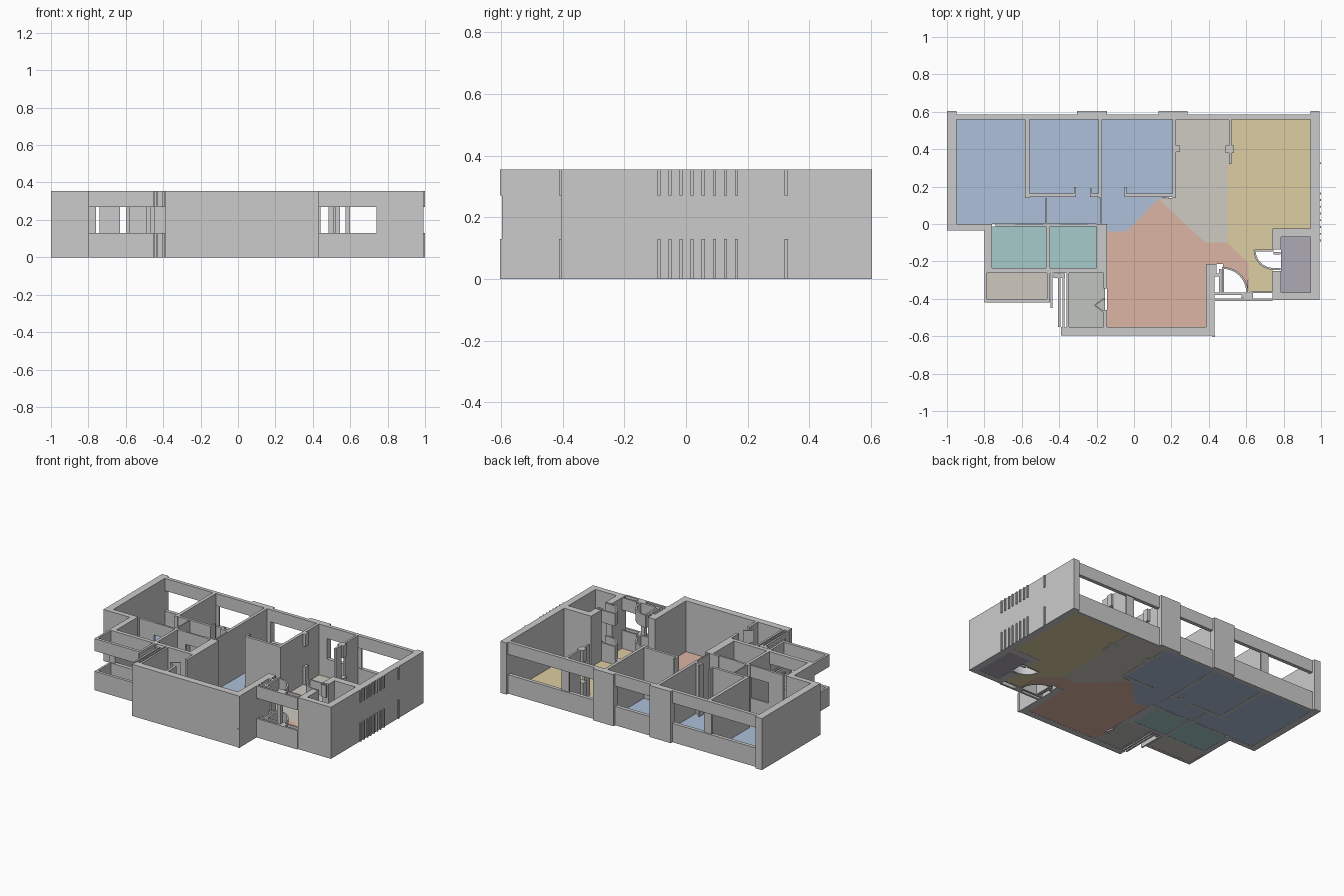
import bpy, bmesh, math

H, SILL, HEAD = 0.355, 0.13, 0.27      # wall height, opening bottom and top
FULL = [(0, H)]
OPEN = [(0, SILL), (HEAD, H)]          # wall with an opening: sill and lintel bands


def prism(bm, pts, z0, z1):
    base = bm.faces.new([bm.verts.new((x, y, z0)) for x, y in pts])
    ext = bmesh.ops.extrude_face_region(bm, geom=[base])
    for v in ext["geom"]:
        if isinstance(v, bmesh.types.BMVert):
            v.co.z = z1


def finish(name, bm, color=None):
    bmesh.ops.recalc_face_normals(bm, faces=bm.faces[:])
    me = bpy.data.meshes.new(name)
    bm.to_mesh(me)
    bm.free()
    ob = bpy.data.objects.new(name, me)
    bpy.context.collection.objects.link(ob)
    if color:
        mat = bpy.data.materials.new(name + "_paint")
        mat.diffuse_color = (*color, 1)
        me.materials.append(mat)
    return ob


def walls(name, rects, bands=FULL):
    """One object from plan rectangles (x0, x1, y0, y1) raised through bands."""
    bm = bmesh.new()
    for x0, x1, y0, y1 in rects:
        for z0, z1 in bands:
            prism(bm, [(x0, y0), (x1, y0), (x1, y1), (x0, y1)], z0, z1)
    finish(name, bm)


def arc(cx, cy, r, a0, a1, n=10):
    return [(cx + r * math.cos(math.radians(a0 + (a1 - a0) * i / n)),
             cy + r * math.sin(math.radians(a0 + (a1 - a0) * i / n))) for i in range(n + 1)]


def door_arc(name, cx, cy, r, a0, a1, t=0.01):
    bm = bmesh.new()
    ring = arc(cx, cy, r, a0, a1) + arc(cx, cy, r - t, a1, a0)
    for z0, z1 in OPEN:
        prism(bm, ring, z0, z1)
    finish(name, bm)


def floor(name, color, *polys):
    bm = bmesh.new()
    for p in polys:
        prism(bm, p, 0.001, 0.005)
    finish(name, bm, color)


def rect(x0, x1, y0, y1):
    return [(x0, y0), (x1, y0), (x1, y1), (x0, y1)]


# Outer solid walls
walls("left_outer_wall", [(-1, -0.95, -0.035, 0.603), (-0.95, -0.8, -0.035, 0.0),
                          (-0.8, -0.76, -0.255, 0.0)])
walls("front_room_wall", [(-0.39, 0.43, -0.597, -0.55), (0.385, 0.43, -0.55, -0.215)])
walls("right_outer_wall", [(0.945, 0.992, -0.405, 0.603)])
walls("shaft_walls", [(0.74, 0.785, -0.405, -0.25), (0.74, 0.785, -0.135, -0.025),
                      (0.785, 0.945, -0.405, -0.365), (0.785, 0.945, -0.07, -0.025)])
walls("rear_pillars", [(-0.305, -0.145, 0.56, 0.603), (0.13, 0.285, 0.56, 0.603)])

# Rear window sills and lintels, with thin jambs
REAR = [(-0.95, -0.305), (-0.145, 0.13), (0.285, 0.945)]
walls("rear_window_bands", [(a, b, 0.56, 0.585) for a, b in REAR], OPEN)
walls("rear_window_jambs", [(x - 0.03, x + 0.03, 0.567, 0.578) for x in (-0.57, 0.515)])

# Balcony parapet and window bands on the front left
walls("balcony_bands", [(-0.8, -0.45, -0.42, -0.4), (-0.8, -0.785, -0.4, -0.255),
                        (-0.465, -0.45, -0.4, -0.26), (-0.446, -0.436, -0.45, -0.26)], OPEN)
walls("bathroom_front_bands", [(-0.785, -0.45, -0.262, -0.235)], OPEN)
walls("store_window_bands", [(-0.405, -0.392, -0.55, -0.285), (-0.382, -0.372, -0.55, -0.285),
                             (-0.43, -0.37, -0.29, -0.265)], OPEN)

# Bathrooms and store walls
walls("bathroom_walls", [(-0.47, -0.45, -0.25, 0.0), (-0.74, -0.63, -0.014, 0.003),
                         (-0.49, -0.39, -0.014, 0.003), (-0.25, -0.2, -0.014, 0.003),
                         (-0.2, -0.145, -0.262, 0.0), (-0.45, -0.2, -0.262, -0.235)])
walls("store_walls", [(-0.362, -0.348, -0.55, -0.262), (-0.162, -0.145, -0.55, -0.46),
                      (-0.162, -0.145, -0.345, -0.262)])
walls("bathroom_door_bands", [(-0.63, -0.49, -0.014, -0.003), (-0.39, -0.25, -0.014, -0.003)], OPEN)

# Bedroom partitions
walls("bedroom_partitions", [(-0.583, -0.56, 0.14, 0.56), (-0.56, -0.31, 0.145, 0.163),
                             (-0.32, -0.31, 0.163, 0.197), (-0.19, -0.17, 0.14, 0.56),
                             (-0.235, -0.19, 0.145, 0.163), (-0.235, -0.225, 0.163, 0.19),
                             (-0.045, 0.205, 0.145, 0.163), (-0.05, -0.04, 0.145, 0.197),
                             (0.205, 0.225, 0.14, 0.56)])
walls("bedroom_door_leaves", [(-0.472, -0.464, 0.003, 0.14), (-0.18, -0.172, 0.003, 0.14)])

# Kitchen and dining divider
walls("dining_divider", [(0.508, 0.522, 0.42, 0.56), (0.508, 0.522, 0.32, 0.38)])
walls("divider_post", [(0.49, 0.535, 0.38, 0.42), (0.225, 0.245, 0.385, 0.42)], OPEN)

# Entry lobby: low and high bands with doors
walls("entry_bands", [(0.43, 0.74, -0.412, -0.398), (0.43, 0.635, -0.38, -0.365),
                      (0.63, 0.74, -0.37, -0.36), (0.43, 0.455, -0.28, -0.265),
                      (0.455, 0.467, -0.365, -0.24), (0.47, 0.482, -0.365, -0.23),
                      (0.585, 0.635, -0.4, -0.365), (0.42, 0.432, -0.603, -0.59)], OPEN)
walls("entry_posts", [(0.575, 0.6, -0.395, -0.37), (0.43, 0.44, -0.265, -0.215)])
door_arc("entry_door_swing", 0.475, -0.365, 0.135, 0, 90)
door_arc("shaft_door_swing", 0.745, -0.14, 0.105, 180, 270)
walls("shaft_door_bands", [(0.645, 0.745, -0.147, -0.137), (0.745, 0.782, -0.162, -0.15),
                           (0.745, 0.782, -0.245, -0.235)], OPEN)

# Folding store door
bm = bmesh.new()
for s in (-1, 1):
    for z0, z1 in OPEN:
        prism(bm, [(-0.215, -0.435), (-0.205, -0.435), (-0.155, -0.435 + s * 0.035),
                   (-0.16, -0.435 + s * 0.042)], z0, z1)
finish("store_folding_door", bm)

# Thin fins on the right outer face
walls("right_fins", [(0.992, 1.0, y - 0.005, y + 0.005)
                     for y in [-0.088 + 0.036 * i for i in range(8)] + [0.325]], OPEN)

# Coloured floors
floor("bedroom_floor", (0.42, 0.53, 0.70),
      [(-0.95, 0), (-0.175, 0), (-0.145, -0.04), (-0.04, -0.04), (0.13, 0.135),
       (0.205, 0.145), (0.205, 0.56), (-0.95, 0.56)])
floor("living_floor", (0.72, 0.46, 0.37),
      [(-0.145, -0.55), (0.385, -0.55), (0.385, -0.215), (0.475, -0.215)]
      + arc(0.475, -0.365, 0.135, 90, 0)
      + [(0.612, -0.21), (0.5, -0.1), (0.38, -0.1), (0.13, 0.135), (-0.04, -0.04), (-0.145, -0.04)])
floor("kitchen_floor", (0.62, 0.59, 0.54),
      [(0.225, 0.56), (0.225, 0.14), (0.13, 0.135), (0.38, -0.1), (0.5, -0.1),
       (0.5, 0.31), (0.515, 0.325), (0.515, 0.56)])
floor("dining_floor", (0.72, 0.61, 0.36),
      [(0.515, 0.56), (0.515, 0.325), (0.5, 0.31), (0.5, -0.1), (0.612, -0.21), (0.612, -0.36),
       (0.74, -0.36)] + arc(0.74, -0.14, 0.1, 270, 180)
      + [(0.74, -0.14), (0.74, -0.03), (0.945, -0.03), (0.945, 0.56)])
floor("bathroom_floor", (0.38, 0.60, 0.59), rect(-0.76, -0.47, -0.235, -0.014),
      rect(-0.45, -0.2, -0.235, -0.014))
floor("balcony_floor", (0.62, 0.58, 0.51), rect(-0.785, -0.465, -0.4, -0.262))
floor("store_floor", (0.53, 0.55, 0.51), rect(-0.35, -0.155, -0.55, -0.262))
floor("shaft_floor", (0.42, 0.40, 0.47), rect(0.785, 0.945, -0.365, -0.07))
